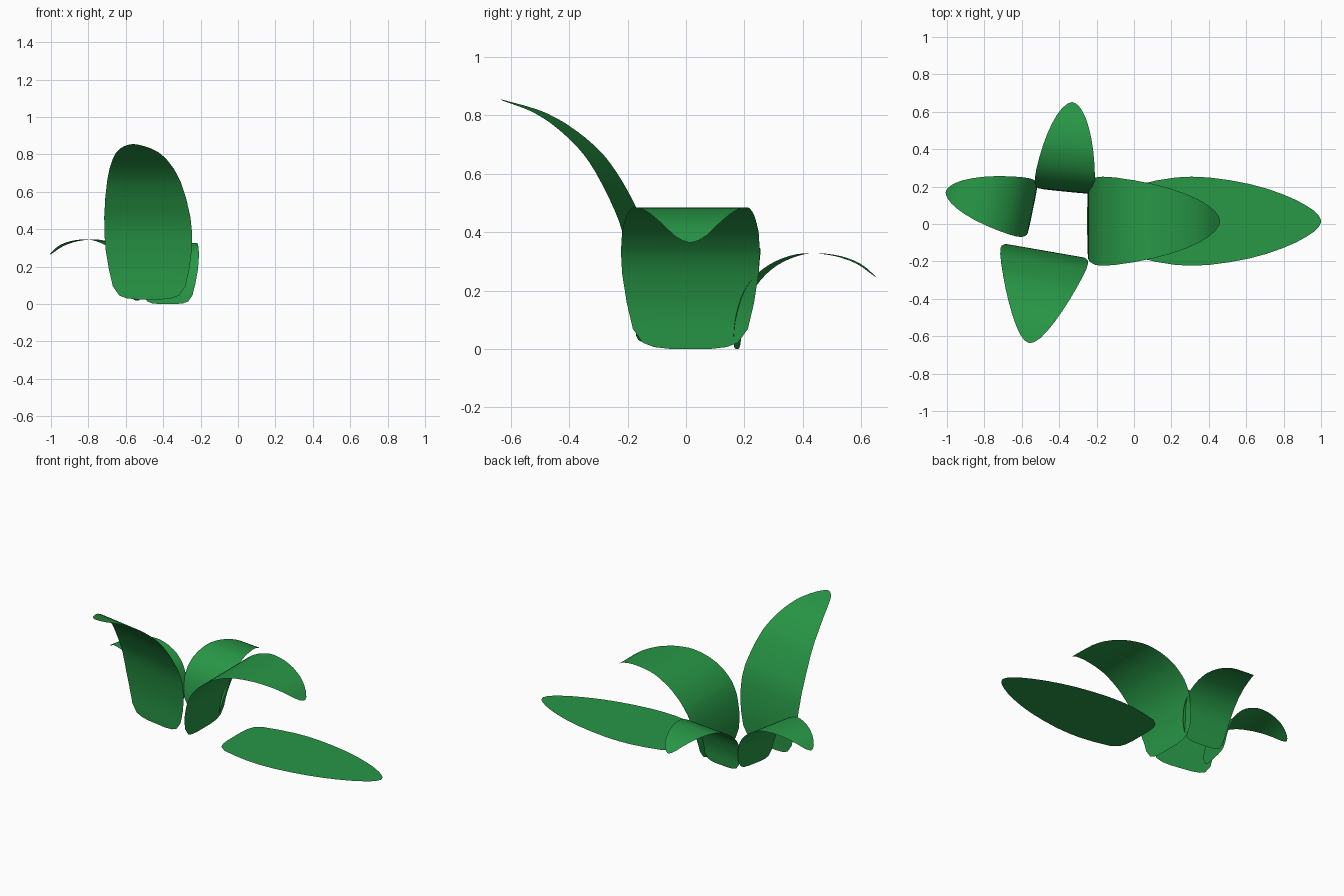
import bpy, bmesh, math
from mathutils import Vector

if "Cube" in bpy.data.objects:
    bpy.data.objects.remove(bpy.data.objects["Cube"])

green = bpy.data.materials.new("leaf green")
green.diffuse_color = (0.021, 0.31, 0.062, 1)
green.use_nodes = True
green.node_tree.nodes["Principled BSDF"].inputs["Base Color"].default_value = green.diffuse_color

# Half-width of a leaf along its length (fraction, half-width)
OUTLINE = [(0, .07), (.006, .125), (.02, .163), (.065, .197), (.15, .218), (.25, .234),
           (.33, .238), (.42, .234), (.53, .219), (.63, .199), (.72, .174), (.80, .145),
           (.87, .114), (.925, .083), (.965, .055), (.99, .028), (1, .006)]

# Side profiles of the leaf spine (outward, up)
ARCHED = [(0, 0), (.014, .15), (.067, .305), (.165, .412), (.29, .472), (.40, .485),
          (.52, .47), (.625, .43), (.71, .365)]
UPRIGHT = [(0, .025), (.003, .2), (.03, .38), (.075, .5), (.16, .645), (.255, .74),
           (.365, .81), (.50, .855)]
FLAT = [(0, 0), (.5, 0), (1.035, 0)]


def smooth_path(pts, n=16):
    """Catmull-Rom curve through the points."""
    p = [Vector(q) for q in pts]
    p = [2 * p[0] - p[1]] + p + [2 * p[-1] - p[-2]]
    out = []
    for i in range(1, len(p) - 2):
        a, b, c, d = p[i - 1:i + 3]
        for k in range(n):
            t = k / n
            out.append(.5 * (2 * b + (c - a) * t + (2 * a - 5 * b + 4 * c - d) * t ** 2
                             + (3 * b - a - 3 * c + d) * t ** 3))
    return out + [p[-2]]


def at_fraction(path, f):
    """Point at a fraction of the path length."""
    lens = [(b - a).length for a, b in zip(path, path[1:])]
    left = f * sum(lens)
    for i, l in enumerate(lens):
        if left <= l:
            return path[i].lerp(path[i + 1], left / l)
        left -= l
    return path[-1].copy()


def half_width(f):
    for (a, wa), (b, wb) in zip(OUTLINE, OUTLINE[1:]):
        if f <= b:
            return wa + (wb - wa) * (f - a) / (b - a)
    return OUTLINE[-1][1]


def leaf(name, profile, base, direction, scale=1.0):
    """Thin sheet swept along the profile, facing the given direction."""
    path = smooth_path(profile)
    out = Vector((direction[0], direction[1], 0)).normalized()
    side = Vector((-out.y, out.x, 0))
    fracs = sorted({f for f, _ in OUTLINE} | {i / 28 for i in range(29)})
    bm = bmesh.new()
    rows = []
    for f in fracs:
        p = at_fraction(path, f) * scale
        w = half_width(f) * scale
        c = Vector(base) + out * p.x + Vector((0, 0, p.y))
        rows.append([bm.verts.new(c + side * w * u) for u in (1, .5, 0, -.5, -1)])
    for a, b in zip(rows, rows[1:]):
        for i in range(4):
            bm.faces.new((a[i], a[i + 1], b[i + 1], b[i]))
    bmesh.ops.recalc_face_normals(bm, faces=bm.faces)
    bm.normal_update()
    # upper side of the leaf is its front side
    if sum(fc.normal.z * fc.calc_area() for fc in bm.faces) < 0:
        bmesh.ops.reverse_faces(bm, faces=bm.faces)
    for fc in bm.faces:
        fc.smooth = True
    me = bpy.data.meshes.new(name)
    bm.to_mesh(me)
    bm.free()
    me.materials.append(green)
    ob = bpy.data.objects.new(name, me)
    bpy.context.collection.objects.link(ob)
    return ob


# Rosette of four bent leaves
leaf("right_leaf", ARCHED, (-.25, .015, 0), (1, 0))
leaf("front_leaf", UPRIGHT, (-.475, -.143, 0), (-.17, -.98))
leaf("left_leaf", ARCHED, (-.54, .078, .02), (-.979, .2), .67)
leaf("back_leaf", ARCHED, (-.376, .174, 0), (.1, .99), .675)

# Loose leaf lying on the ground
leaf("flat_leaf", FLAT, (-.035, .015, .004), (1, 0))
